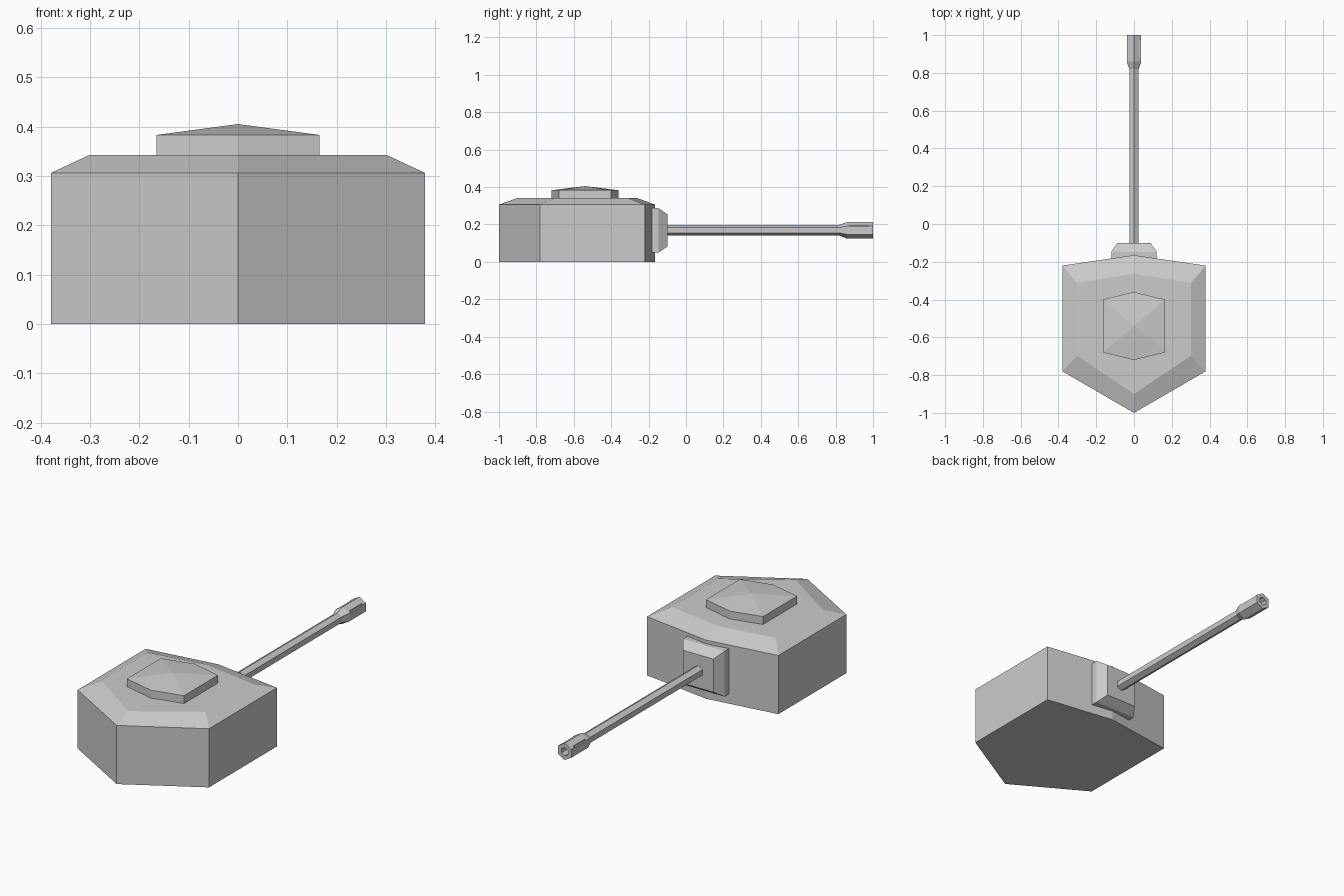
import bpy, bmesh, math

if "Cube" in bpy.data.objects:
    bpy.data.objects.remove(bpy.data.objects["Cube"])


def loft(name, rings):
    """Join rings of equal point count with quads and cap both ends."""
    bm = bmesh.new()
    loops = [[bm.verts.new(p) for p in ring] for ring in rings]
    n = len(loops[0])
    for a, b in zip(loops, loops[1:]):
        for i in range(n):
            j = (i + 1) % n
            bm.faces.new((a[i], a[j], b[j], b[i]))
    caps = [bm.faces.new(loops[0]), bm.faces.new(loops[-1])]
    bmesh.ops.recalc_face_normals(bm, faces=bm.faces)
    return bm, caps


def finish(name, bm):
    mesh = bpy.data.meshes.new(name)
    bm.to_mesh(mesh)
    bm.free()
    ob = bpy.data.objects.new(name, mesh)
    bpy.context.collection.objects.link(ob)
    return ob


def outline(w, back, side_back, side_front, front, z):
    """Symmetric six-sided plan outline at height z."""
    return [(0, back, z), (w, side_back, z), (w, side_front, z),
            (0, front, z), (-w, side_front, z), (-w, side_back, z)]


def rect(x, y, z0, z1):
    return [(-x, y, z0), (x, y, z0), (x, y, z1), (-x, y, z1)]


def hexagon(r, y, zc=0.169):
    return [(r * math.sin(k * math.pi / 3), y, zc + r * math.cos(k * math.pi / 3))
            for k in range(6)]


# Turret body with sloped roof edge
hull = (0.379, -1.0, -0.78, -0.22, -0.165)
bm, _ = loft("turret_body", [outline(*hull, 0), outline(*hull, 0.306),
                             outline(0.302, -0.90, -0.697, -0.312, -0.263, 0.342)])
finish("turret_body", bm)

# Roof hatch with a shallow peak
lid = (0.165, -0.72, -0.68, -0.40, -0.36)
bm, caps = loft("roof_hatch", [outline(*lid, 0.335), outline(*lid, 0.383)])
peak = bmesh.ops.poke(bm, faces=[caps[1]])["verts"][0]
peak.co = (0, -0.54, 0.405)
finish("roof_hatch", bm)

# Gun mantlet with chamfered front
bm, _ = loft("gun_mantlet", [rect(0.12, -0.187, 0.05, 0.287),
                             rect(0.12, -0.147, 0.05, 0.287),
                             rect(0.088, -0.10, 0.082, 0.255)])
finish("gun_mantlet", bm)

# Six-sided barrel, flared muzzle and bore
bm, _ = loft("gun_barrel", [hexagon(r, y) for r, y in (
    (0.029, -0.12), (0.029, 0.82), (0.044, 0.86), (0.044, 1.0),
    (0.022, 1.0), (0.022, 0.87))])
barrel = finish("gun_barrel", bm)

# Slots along the muzzle's upper corners
for s in (-1, 1):
    bm = bmesh.new()
    bmesh.ops.create_cube(bm, size=1)
    for v in bm.verts:
        v.co = (s * 0.045 + v.co.x * 0.03, 0.925 + v.co.y * 0.10,
                0.199 + v.co.z * 0.02)
    cutter = finish("slot_cutter", bm)
    cutter.hide_render = True
    cutter.hide_viewport = True
    mod = barrel.modifiers.new("slot", 'BOOLEAN')
    mod.operation = 'DIFFERENCE'
    mod.solver = 'EXACT'
    mod.object = cutter
